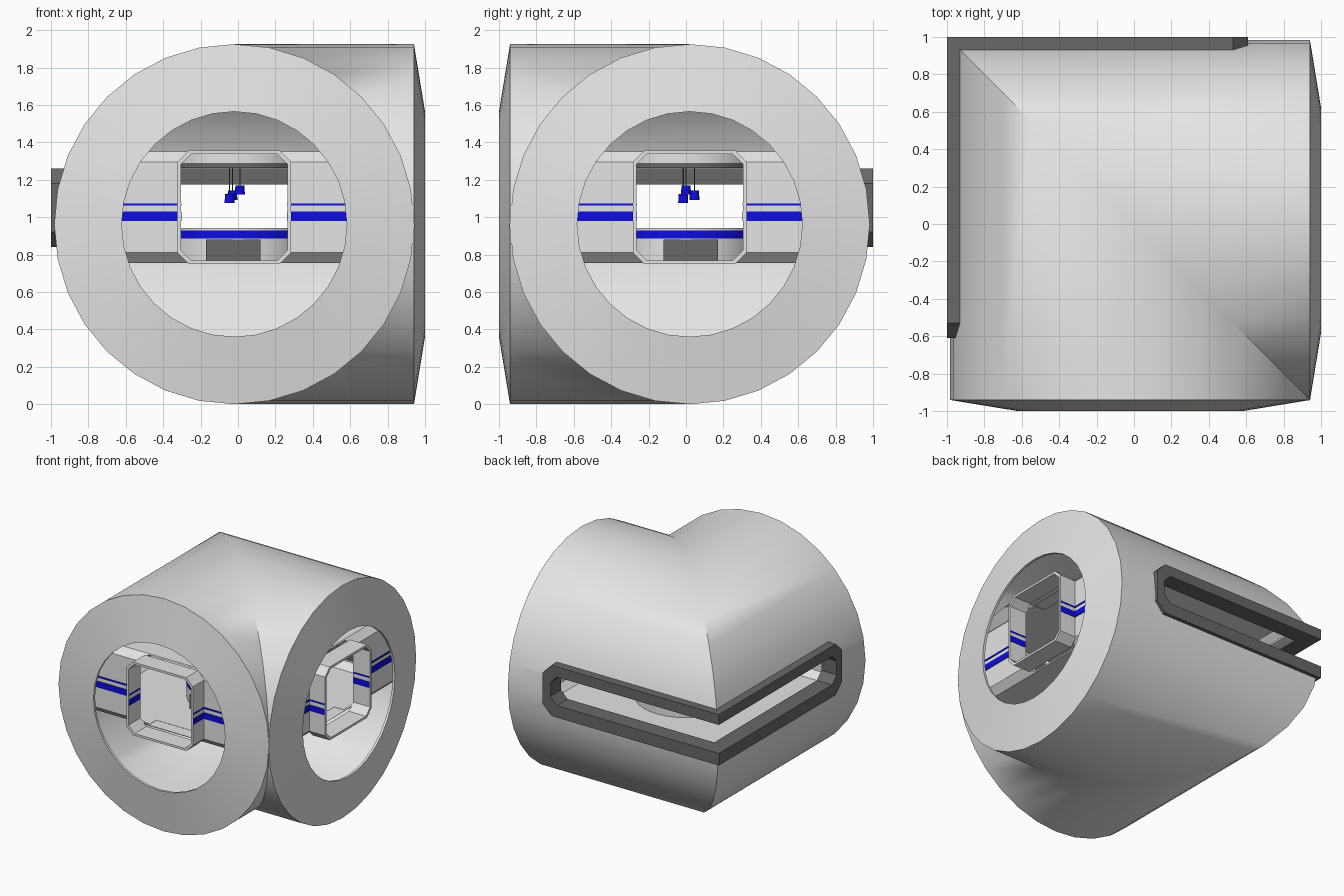
import bpy, bmesh, math
from mathutils import Vector

if "Cube" in bpy.data.objects:
    bpy.data.objects.remove(bpy.data.objects["Cube"])

C, ZC, R = -0.02, 0.9625, 0.9625      # tube axis offset, axis height, hull radius
ZD = 1.053                            # doorway centre height


def material(name, rgb):
    m = bpy.data.materials.new(name)
    m.diffuse_color = (*rgb, 1)
    m.use_nodes = True
    m.node_tree.nodes["Principled BSDF"].inputs["Base Color"].default_value = m.diffuse_color
    return m


GREY = material("light_grey", (0.78, 0.78, 0.78))
DARK = material("dark_grey", (0.14, 0.14, 0.14))
BLUE = material("blue", (0.004, 0.004, 0.75))


def finish(name, bm, mat):
    bmesh.ops.remove_doubles(bm, verts=bm.verts, dist=1e-4)
    bmesh.ops.recalc_face_normals(bm, faces=bm.faces)
    me = bpy.data.meshes.new(name)
    bm.to_mesh(me)
    bm.free()
    ob = bpy.data.objects.new(name, me)
    bpy.context.collection.objects.link(ob)
    me.materials.append(mat)
    return ob


def skin(name, loops, mat, closed=True, cyclic=False, caps=False):
    """Skin through loops of points, plus a copy mirrored over the elbow diagonal."""
    bm = bmesh.new()
    for flip in (False, True):
        rows = [[bm.verts.new((-p[1], -p[0], p[2]) if flip else p) for p in lp] for lp in loops]
        n = len(rows[0])
        for i in range(len(rows) if cyclic else len(rows) - 1):
            a, b = rows[i], rows[(i + 1) % len(rows)]
            for j in range(n if closed else n - 1):
                k = (j + 1) % n
                bm.faces.new((a[j], a[k], b[k], b[j]))
        if caps:
            bm.faces.new(rows[0])
            bm.faces.new(rows[-1])
    return finish(name, bm, mat)


def box(name, lo, hi, mat, mirrored=True):
    loops = [[(lo[0], y, lo[2]), (hi[0], y, lo[2]), (hi[0], y, hi[2]), (lo[0], y, hi[2])]
             for y in (lo[1], hi[1])]
    return skin(name, loops, mat, caps=True)


def cylinder(name, x, y, z0, z1, r, mat, n=32, r2=None):
    bm = bmesh.new()
    bmesh.ops.create_cone(bm, cap_ends=True, segments=n, radius1=r, radius2=r2 or r, depth=z1 - z0)
    bmesh.ops.translate(bm, verts=bm.verts, vec=Vector((x, y, (z0 + z1) / 2)))
    ob = finish(name, bm, mat)
    smooth(ob)
    return ob


def activate(ob):
    bpy.ops.object.select_all(action='DESELECT')
    ob.select_set(True)
    bpy.context.view_layer.objects.active = ob


def smooth(ob):
    activate(ob)
    bpy.ops.object.shade_smooth_by_angle(angle=math.radians(40))


def cut(ob, cutter):
    activate(ob)
    m = ob.modifiers.new("cut", 'BOOLEAN')
    m.object, m.operation, m.solver = cutter, 'DIFFERENCE', 'EXACT'
    bpy.ops.object.modifier_apply(modifier=m.name)


def circle(r, y=None, n=32):
    pts = []
    for i in range(n):
        a = 2 * math.pi * i / n
        x = C + r * math.cos(a)
        pts.append((x, -x if y is None else y, ZC + r * math.sin(a)))
    return pts


def slot(d, end, z0, z1, c):
    """Half of the wrap-around window outline on the plane x = -d."""
    return [(-d, d, z0), (-d, end + c, z0), (-d, end, z0 + c),
            (-d, end, z1 - c), (-d, end + c, z1), (-d, d, z1)]


def octagon(h, c, y):
    s = h - c
    return [(C + u, y, ZD + v) for u, v in
            ((-s, -h), (s, -h), (h, -s), (h, s), (s, h), (-s, h), (-h, s), (-h, -s))]


def chamfer_box(name, h, z0, z1, c):
    """Square room solid with chamfered floor and ceiling edges."""
    bm = bmesh.new()
    rows = []
    for k, z in ((h - c, z0), (h, z0 + c), (h, z1 - c), (h - c, z1)):
        rows.append([bm.verts.new((C + sx * k, -C + sy * k, z))
                     for sx, sy in ((-1, -1), (1, -1), (1, 1), (-1, 1))])
    for a, b in zip(rows, rows[1:]):
        for j in range(4):
            bm.faces.new((a[j], a[(j + 1) % 4], b[(j + 1) % 4], b[j]))
    bm.faces.new(rows[0])
    bm.faces.new(rows[-1])
    return finish(name, bm, GREY)


# mitred elbow hull with coned end rings
t = 0.02
hull = skin("hull", [circle(R), circle(R, -0.941), circle(0.602, -1.0),
                     circle(0.602, -0.98), circle(R - t, -0.922), circle(R - t)], GREY)

# inner room
room = chamfer_box("room", 0.87, 0.755, 1.35, 0.055)
room_void = chamfer_box("room_void", 0.86, 0.765, 1.34, 0.052)

# openings
window_cut = skin("window_cut", [slot(d, -0.56, 0.89, 1.21, 0.06) for d in (0.75, 1.2)],
                  GREY, closed=False, caps=True)
door_cut = skin("door_cut", [octagon(0.29, 0.055, y) for y in (-1.2, -0.7)], GREY, caps=True)
cut(hull, window_cut)
for c in (room_void, window_cut, door_cut):
    cut(room, c)
for c in (room_void, window_cut, door_cut):
    bpy.data.objects.remove(c)
smooth(hull)

# window frame wrapping the corner
skin("window_frame", [slot(1.0, -0.61, 0.84, 1.26, 0.08), slot(1.0, -0.54, 0.94, 1.175, 0.06),
                      slot(0.86, -0.54, 0.94, 1.175, 0.06), slot(0.86, -0.61, 0.84, 1.26, 0.08)],
     DARK, closed=False, cyclic=True)

# octagonal doorway collars
skin("door_collar", [octagon(0.303, 0.06, -0.995), octagon(0.285, 0.055, -0.995),
                     octagon(0.285, 0.055, -0.84), octagon(0.303, 0.06, -0.84)], GREY, cyclic=True)

# blue stripes on the bulkheads and collars
for z0, z1 in ((0.98, 1.03), (1.062, 1.074)):
    for x0, x1 in ((-0.86, C - 0.305), (C + 0.305, 0.82)):
        box("wall_stripe", (x0, -0.856, z0), (x1, -0.846, z1), BLUE)
    for s in (-1, 1):
        x = C + s * 0.294
        box("collar_stripe", (x - 0.012, -0.99, z0), (x + 0.012, -0.845, z1), BLUE)

# round counter with blue rim, dark hatch and ceiling canopy
cylinder("counter_base", 0, 0, 0.765, 0.885, 0.385, GREY)
cylinder("counter_rim", 0, 0, 0.885, 0.93, 0.39, BLUE)
cylinder("counter_top", 0, 0, 0.93, 0.942, 0.39, GREY)
cylinder("ceiling_canopy", 0, 0, 1.29, 1.34, 0.39, GREY)
cylinder("canopy_rim", 0, 0, 1.262, 1.29, 0.385, DARK)
hatch = box("counter_hatch", (-0.17, -0.39, 0.767), (0.12, -0.355, 0.88), DARK)

# hanging lamps
for x, y, z in ((0.01, 0.0, 1.145), (-0.045, -0.015, 1.1), (-0.03, 0.045, 1.118)):
    cylinder("lamp_shade", x, y, z - 0.025, z + 0.025, 0.027, BLUE, 12, 0.024)
    cylinder("lamp_cord", x, y, z + 0.02, 1.265, 0.003, DARK, 6)
